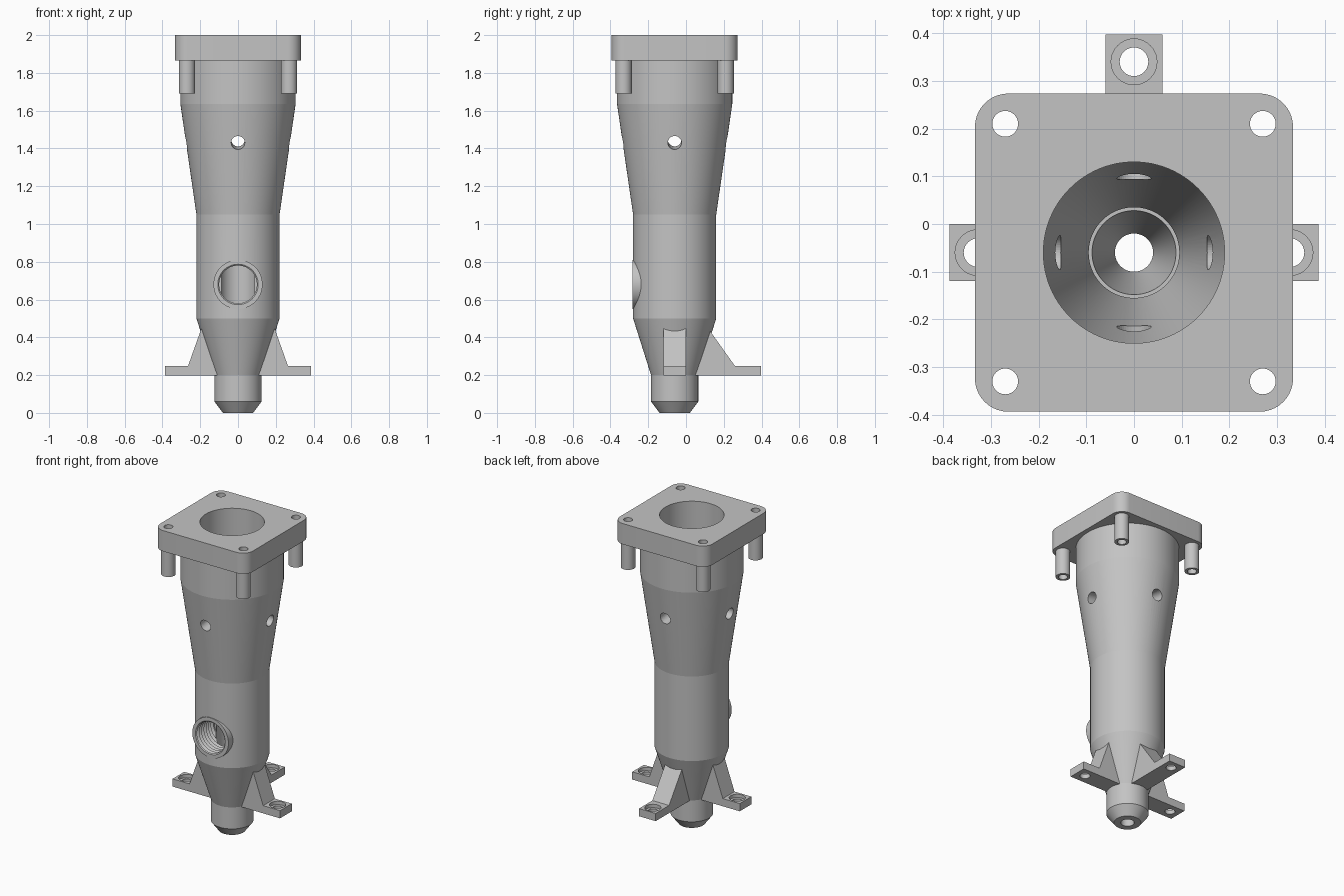
import bpy, bmesh, math
from mathutils import Matrix, Vector

if "Cube" in bpy.data.objects:
    bpy.data.objects.remove(bpy.data.objects["Cube"])

AXIS_Y = -0.06          # centre line of the tube
CENTRE = Matrix.Translation((0, AXIS_Y, 0))

grey = bpy.data.materials.new("plain grey")
grey.use_nodes = True
grey.diffuse_color = (0.55, 0.55, 0.55, 1)
grey.node_tree.nodes["Principled BSDF"].inputs["Base Color"].default_value = (0.55, 0.55, 0.55, 1)


def make_object(name, bm, matrix):
    bmesh.ops.recalc_face_normals(bm, faces=bm.faces)
    bm.transform(matrix)
    mesh = bpy.data.meshes.new(name)
    bm.to_mesh(mesh)
    bm.free()
    mesh.materials.append(grey)
    obj = bpy.data.objects.new(name, mesh)
    bpy.context.collection.objects.link(obj)
    return obj


def lathe(name, profile, matrix=CENTRE, segments=96):
    """Spin a closed (radius, height) outline round z; radius 0 marks the axis."""
    bm = bmesh.new()
    rings = []
    for r, z in profile:
        if r == 0:
            rings.append([bm.verts.new((0, 0, z))] * segments)
        else:
            rings.append([bm.verts.new((r * math.cos(a), r * math.sin(a), z))
                          for a in (2 * math.pi * i / segments for i in range(segments))])
    for k, low in enumerate(rings):
        high = rings[(k + 1) % len(rings)]
        if low[0] is low[1] and high[0] is high[1]:
            continue
        for i in range(segments):
            j = (i + 1) % segments
            corners = list(dict.fromkeys((low[i], low[j], high[j], high[i])))
            bm.faces.new(corners)
    return make_object(name, bm, matrix)


def rod(name, radius, bottom, top, matrix, segments=40):
    return lathe(name, [(0, bottom), (radius, bottom), (radius, top), (0, top)], matrix, segments)


def cut(obj, cutters):
    for cutter in cutters:
        cutter.hide_render = True
        mod = obj.modifiers.new("cut", 'BOOLEAN')
        mod.operation = 'DIFFERENCE'
        mod.solver = 'EXACT'
        mod.object = cutter
        bpy.context.view_layer.objects.active = obj
        bpy.ops.object.modifier_apply(modifier=mod.name)


def discard(cutters):
    for cutter in cutters:
        bpy.data.objects.remove(cutter)


def smooth(obj, degrees):
    bpy.ops.object.select_all(action='DESELECT')
    obj.select_set(True)
    bpy.context.view_layer.objects.active = obj
    bpy.ops.object.shade_smooth_by_angle(angle=math.radians(degrees))


# Hollow tapered tube: outside going up, bore coming down
tube = lathe("tube_body", [
    (0.08, 0), (0.125, 0.06), (0.125, 0.2), (0.22, 0.5), (0.22, 1.05), (0.305, 1.635), (0.305, 1.865),
    (0.19, 1.865), (0.19, 1.635), (0.095, 1.05), (0.095, 0.5), (0.088, 0.5), (0.04, 0.2), (0.04, 0)])

# Threaded side port and its flat-faced boss
to_front = Matrix.Translation((0, AXIS_Y, 0.68)) @ Matrix.Rotation(math.radians(90), 4, 'X')
boss = rod("port_boss", 0.13, 0.14, 0.224, to_front, 64)
thread = [(0, 0.04), (0.1, 0.04)]
pitch = 0.024
for i in range(8):
    start = 0.05 + i * pitch
    thread += [(0.1, start), (0.114, start + pitch / 2)]
thread += [(0.108, 0.25), (0, 0.25)]
port = lathe("port_cutter", thread, to_front, 64)
cut(boss, [port])

# Four vent holes drilled square to the flared wall
vents = []
for quarter in range(4):
    turn = Matrix.Rotation(quarter * math.pi / 2, 4, 'Z')
    aim = Matrix.Translation((0.276, 0, 1.43)) @ Matrix.Rotation(math.radians(98), 4, 'Y')
    vents.append(rod("vent_cutter", 0.036, -0.18, 0.08, CENTRE @ turn @ aim))
cut(tube, [port] + vents)
discard([port] + vents)
smooth(tube, 7)
smooth(boss, 30)

# Square mounting flange with rounded corners
bm = bmesh.new()
bmesh.ops.create_cube(bm, size=1)
bmesh.ops.scale(bm, vec=(0.667, 0.667, 0.135), verts=bm.verts)
upright = [e for e in bm.edges if abs(e.verts[0].co.z - e.verts[1].co.z) > 0.1]
bmesh.ops.bevel(bm, geom=upright, offset=0.07, segments=10, profile=0.5, affect='EDGES')
flange = make_object("top_flange", bm, Matrix.Translation((0, AXIS_Y, 1.9325)))
drills = [rod("bore_cutter", 0.19, 1.8, 2.1, CENTRE, 96)]

# Screw posts under the flange corners
for x_side, x_name in ((-1, "right"), (1, "left")):
    for y_side, y_name in ((-1, "front"), (1, "back")):
        place = Matrix.Translation((0.27 * x_side, AXIS_Y + 0.27 * y_side, 0))
        drills.append(rod("screw_cutter", 0.027, 1.8, 2.1, place))
        post = lathe(f"screw_post_{y_name}_{x_name}",
                     [(0.027, 1.692), (0.043, 1.692), (0.043, 1.865), (0.027, 1.865)], place, 40)
        smooth(post, 30)
cut(flange, drills)
discard(drills)
smooth(flange, 30)


# Foot brackets: gusset profile extruded sideways, with a counterbored hole
def bracket(name, angle, reach, gusset, inner, hole):
    turn = CENTRE @ Matrix.Rotation(angle, 4, 'Z')
    outline = [(0.11, 0.197), (reach, 0.197), (reach, 0.247), (gusset, 0.247), (inner, 0.486), (0.11, 0.486)]
    bm = bmesh.new()
    face = bm.faces.new([bm.verts.new((x, -0.06, z)) for x, z in outline])
    extruded = bmesh.ops.extrude_face_region(bm, geom=[face])
    moved = [v for v in extruded["geom"] if isinstance(v, bmesh.types.BMVert)]
    bmesh.ops.translate(bm, vec=Vector((0, 0.12, 0)), verts=moved)
    foot = make_object(name, bm, turn)
    place = turn @ Matrix.Translation((hole, 0, 0))
    drill = lathe("foot_cutter", [(0, 0.1), (0.03, 0.1), (0.03, 0.225), (0.048, 0.225),
                                  (0.048, 0.3), (0, 0.3)], place, 40)
    cut(foot, [drill])
    discard([drill])
    smooth(foot, 30)


bracket("foot_bracket_left", 0, 0.387, 0.265, 0.18, 0.327)
bracket("foot_bracket_right", math.pi, 0.387, 0.265, 0.18, 0.327)
bracket("foot_bracket_back", math.pi / 2, 0.457, 0.32, 0.15, 0.4)
